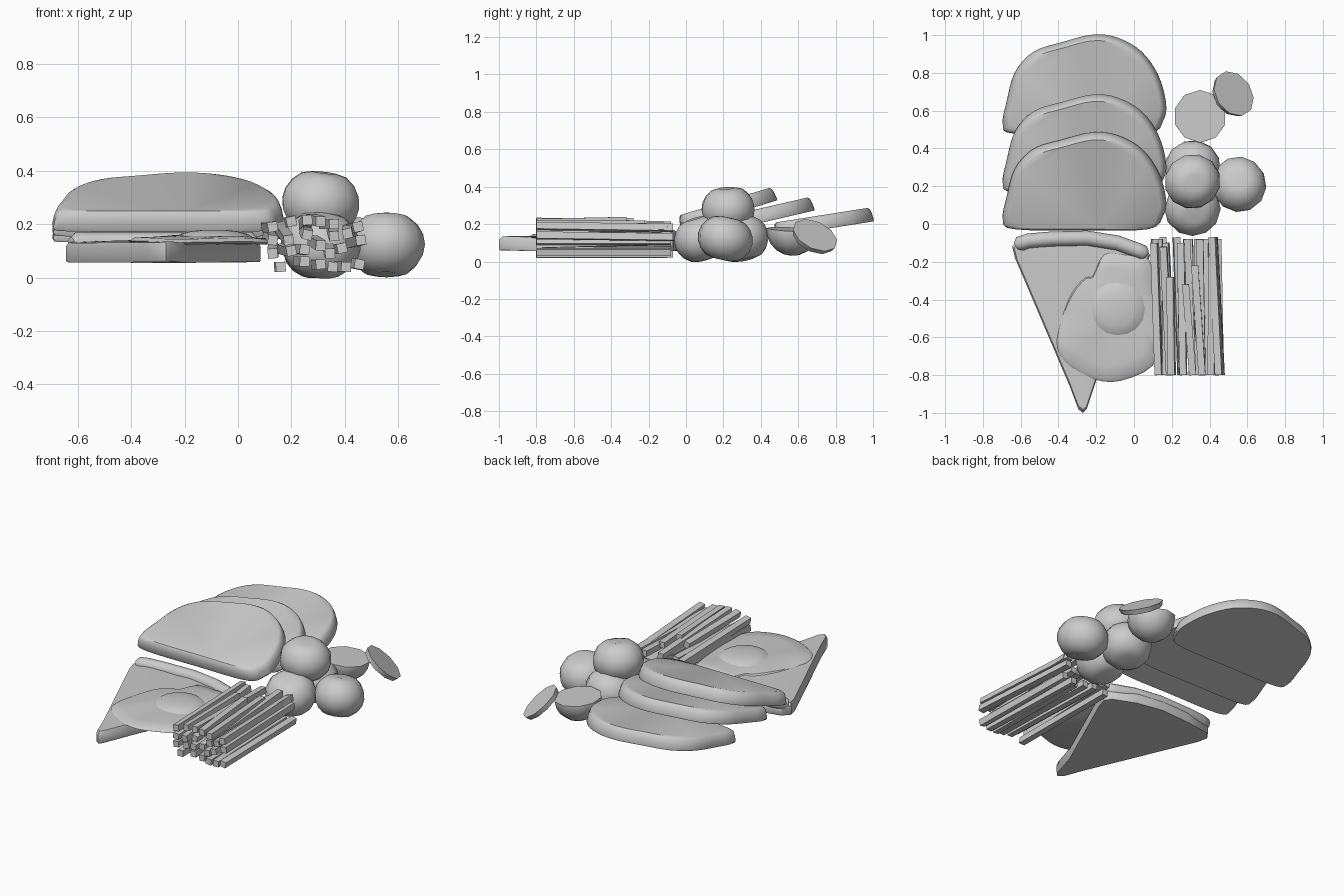
import bpy, bmesh, math, random
from mathutils import Vector, Matrix

if "Cube" in bpy.data.objects:
    bpy.data.objects.remove(bpy.data.objects["Cube"])

random.seed(7)


def smooth_loop(pts, n=4):
    """Closed Catmull-Rom loop through 2D points."""
    out = []
    k = len(pts)
    for i in range(k):
        a, b, c, d = (Vector(pts[(i + j) % k]) for j in (-1, 0, 1, 2))
        for s in range(n):
            t = s / n
            out.append(0.5 * (2 * b + (c - a) * t + (2 * a - 5 * b + 4 * c - d) * t * t
                              + (3 * b - a - 3 * c + d) * t ** 3))
    return out


def finish(name, bm, angle=40):
    bmesh.ops.recalc_face_normals(bm, faces=bm.faces)
    me = bpy.data.meshes.new(name)
    bm.to_mesh(me)
    bm.free()
    ob = bpy.data.objects.new(name, me)
    bpy.context.collection.objects.link(ob)
    if angle:
        bpy.ops.object.select_all(action='DESELECT')
        bpy.context.view_layer.objects.active = ob
        ob.select_set(True)
        bpy.ops.object.shade_smooth_by_angle(angle=math.radians(angle))
    return ob


def slab(name, outline, rings, wave=0.0):
    """Stack scaled copies of an outline; rings are (scale, z)."""
    bm = bmesh.new()
    c = sum(outline, Vector((0, 0))) / len(outline)
    loops = []
    for s, z in rings:
        loop = []
        for p in outline:
            q = c + (p - c) * s
            dz = wave * math.sin(17 * q.x + 5) * math.cos(13 * q.y)
            loop.append(bm.verts.new((q.x, q.y, z + dz)))
        loops.append(loop)
    n = len(outline)
    for lo, hi in zip(loops, loops[1:]):
        for i in range(n):
            bm.faces.new((lo[i], lo[(i + 1) % n], hi[(i + 1) % n], hi[i]))
    bm.faces.new(loops[0][::-1])
    bm.faces.new(loops[-1])
    return finish(name, bm)


# Bread slices, fanned and leaning on each other
bread = smooth_loop([(-0.64, -0.02), (-0.27, -0.025), (0.08, -0.02), (0.155, 0.05), (0.17, 0.14),
                     (0.13, 0.29), (0.04, 0.42), (-0.09, 0.495), (-0.22, 0.51), (-0.38, 0.47),
                     (-0.53, 0.42), (-0.63, 0.31), (-0.675, 0.15), (-0.695, 0.03)])
for i, (y, z, tilt) in enumerate([(0.0, 0.178, 17), (0.19, 0.158, 13), (0.50, 0.135, 9)]):
    ob = slab(f"bread_slice_{i + 1}", bread,
              [(0.99, 0), (1, 0.008), (0.985, 0.04), (0.96, 0.066), (0.92, 0.076)])
    ob.location = (0, y, z)
    ob.rotation_euler.x = math.radians(tilt)

# Wedge with a raised back crust
back = [(-0.645, -0.12), (-0.61, -0.075), (-0.44, -0.045), (-0.25, -0.04),
        (-0.08, -0.065), (0.06, -0.125), (0.085, -0.165)]
wedge = [Vector(p) for p in back + [(0.06, -0.24), (-0.19, -0.80), (-0.25, -0.98), (-0.27, -1.0),
                                    (-0.295, -0.98), (-0.34, -0.86), (-0.63, -0.18)]]
slab("wedge_base", wedge, [(0.99, 0.058), (1, 0.065), (1, 0.115), (0.97, 0.132), (0.6, 0.137),
                           (0.2, 0.137)], 0.005)
cu = bpy.data.curves.new("wedge_crust", 'CURVE')
cu.dimensions = '3D'
cu.bevel_depth = 0.04
cu.bevel_resolution = 3
cu.use_fill_caps = True
sp = cu.splines.new('POLY')
rim = [(-0.625, -0.12, 0.5), (-0.605, -0.105, 1), (-0.56, -0.09, 1), (-0.44, -0.08, 1),
       (-0.25, -0.075, 1), (-0.09, -0.10, 1), (0.02, -0.14, 1), (0.05, -0.153, 1), (0.07, -0.163, 0.5)]
sp.points.add(len(rim) - 1)
for p, (x, y, r) in zip(sp.points, rim):
    p.co = (x, y, 0.13, 1)
    p.radius = r
sp.use_smooth = True
bpy.context.collection.objects.link(bpy.data.objects.new("wedge_crust", cu))

# Fried egg: white and yolk
white = smooth_loop([(-0.16, -0.16), (-0.22, -0.27), (-0.26, -0.28), (-0.33, -0.36), (-0.39, -0.50),
                     (-0.405, -0.66), (-0.33, -0.76), (-0.20, -0.825), (-0.07, -0.83), (0.10, -0.75),
                     (0.115, -0.60), (0.11, -0.35), (0.08, -0.19), (-0.04, -0.165)], 3)
slab("egg_white", white, [(0.96, 0.125), (1, 0.133), (0.95, 0.146), (0.75, 0.151),
                          (0.4, 0.155), (0.1, 0.155)], 0.005)
disc = [Vector((-0.09 + 0.15 * math.cos(a), -0.45 + 0.15 * math.sin(a)))
        for a in (math.tau * k / 16 for k in range(16))]
slab("egg_yolk", disc, [(1, 0.148), (0.85, 0.163), (0.6, 0.173), (0.3, 0.178)])

# Fries: square sticks with all front ends in one plane; (x, z, length, rise)
fries = [(0.13, 0.19, .70, .00), (0.20, 0.21, .52, .00), (0.26, 0.215, .70, -.02),
         (0.31, 0.21, .48, .01), (0.36, 0.20, .58, .00), (0.45, 0.19, .73, -.01),
         (0.13, 0.14, .72, .02), (0.19, 0.14, .68, .05), (0.26, 0.16, .60, .02),
         (0.36, 0.155, .72, .04), (0.41, 0.165, .70, .02), (0.13, 0.09, .72, .02),
         (0.20, 0.10, .70, .01), (0.25, 0.105, .73, .00), (0.31, 0.12, .72, .02),
         (0.345, 0.09, .72, .02), (0.39, 0.11, .72, .00), (0.46, 0.14, .73, -.01),
         (0.16, 0.04, .73, .00), (0.25, 0.06, .72, .00), (0.31, 0.05, .72, .00),
         (0.355, 0.04, .70, .00), (0.405, 0.04, .72, .00), (0.455, 0.05, .72, .00)]
for i, (x, z, length, rise) in enumerate(fries):
    start = Vector((x, -0.80, z))
    tip = Vector((x + random.uniform(-0.04, 0.01), -0.80 + length, z + rise))
    bm = bmesh.new()
    bmesh.ops.create_cube(bm, size=1)
    bmesh.ops.scale(bm, vec=(0.037, (tip - start).length, 0.037), verts=bm.verts)
    rot = (tip - start).to_track_quat('Y', 'Z').to_matrix().to_4x4()
    roll = Matrix.Rotation(random.uniform(-0.25, 0.25), 4, 'Y')
    bmesh.ops.transform(bm, matrix=Matrix.Translation((start + tip) / 2) @ rot @ roll, verts=bm.verts)
    finish(f"fry_{i + 1}", bm, 0)


# Tomatoes: squashed balls with a dimple at the stem
def tomato(name, loc, tilt=(0, 0, 0)):
    bm = bmesh.new()
    bmesh.ops.create_uvsphere(bm, u_segments=12, v_segments=10, radius=1)
    for v in bm.verts:
        r = math.hypot(v.co.x, v.co.y)
        v.co.z -= 0.16 * math.copysign(max(0, 1 - r / 0.5), v.co.z)
        v.co = Vector((v.co.x * 0.15, v.co.y * 0.145, v.co.z * 0.128))
    ob = finish(name, bm, 70)
    ob.location = loc
    ob.rotation_euler = tilt


tomato("tomato_front", (0.31, 0.08, 0.121), (0.3, 0.1, 0))
tomato("tomato_rear", (0.31, 0.30, 0.121), (0.2, -0.2, 0.3))
tomato("tomato_right", (0.555, 0.21, 0.122), (0.1, 0.2, 2))
tomato("tomato_top", (0.31, 0.225, 0.28), (0.1, 0.1, 0.3))

# Halved tomato, cut face up
bm = bmesh.new()
bmesh.ops.create_uvsphere(bm, u_segments=10, v_segments=10, radius=0.14)
bmesh.ops.bisect_plane(bm, geom=bm.verts[:] + bm.edges[:] + bm.faces[:],
                       plane_co=(0, 0, 0.002), plane_no=(0, 0, 1), clear_outer=True)
bmesh.ops.holes_fill(bm, edges=[e for e in bm.edges if e.is_boundary])
half = finish("tomato_half", bm)
half.location = (0.35, 0.57, 0.17)
half.rotation_euler = (-0.05, 0.08, 0)

# Thin tomato slice lying against the half
bm = bmesh.new()
bmesh.ops.create_cone(bm, cap_ends=True, segments=10, radius1=0.118, radius2=0.128, depth=0.03)
piece = finish("tomato_slice", bm)
piece.location = (0.52, 0.685, 0.13)
piece.rotation_euler = Vector((0.55, 0.36, 0.72)).to_track_quat('Z', 'Y').to_euler()
